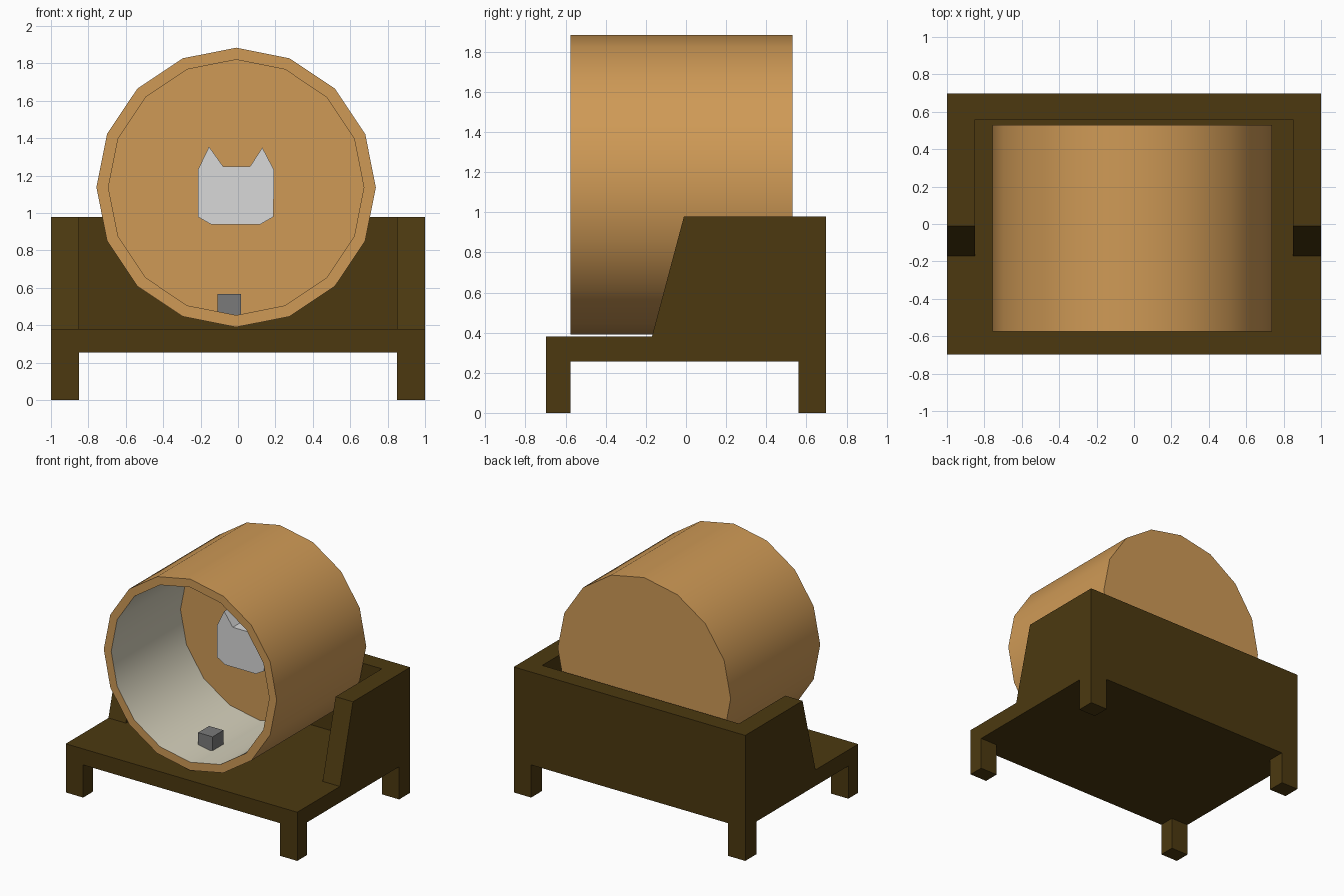
import bpy
import bmesh
from math import cos, sin, tau, radians
from mathutils import Vector

default = bpy.data.objects.get("Cube")
if default:
    bpy.data.objects.remove(default, do_unlink=True)


def material(name, rgb):
    """Flat material from an sRGB colour given in 0-255."""
    lin = [((c / 255 + 0.055) / 1.055) ** 2.4 for c in rgb]
    mat = bpy.data.materials.new(name)
    mat.use_nodes = True
    mat.diffuse_color = (*lin, 1)
    mat.node_tree.nodes["Principled BSDF"].inputs["Base Color"].default_value = (*lin, 1)
    return mat


ORANGE = material("drum orange", (207, 154, 86))
BROWN = material("dark wood brown", (76, 57, 16))
CREAM = material("lining cream", (214, 209, 188))
PALE = material("face pale grey", (216, 216, 216))
GREY = material("block grey", (122, 122, 122))


def finish(name, bm, *mats):
    bmesh.ops.recalc_face_normals(bm, faces=bm.faces)
    mesh = bpy.data.meshes.new(name)
    bm.to_mesh(mesh)
    bm.free()
    for mat in mats:
        mesh.materials.append(mat)
    obj = bpy.data.objects.new(name, mesh)
    bpy.context.collection.objects.link(obj)
    return obj


def prism(name, points, direction, mat):
    """Extrude a closed outline of 3D points along a direction."""
    bm = bmesh.new()
    face = bm.faces.new([bm.verts.new(p) for p in points])
    ext = bmesh.ops.extrude_face_region(bm, geom=[face])
    moved = [v for v in ext["geom"] if isinstance(v, bmesh.types.BMVert)]
    bmesh.ops.translate(bm, verts=moved, vec=Vector(direction))
    return finish(name, bm, mat)


def box(name, x, y, z, mat):
    corners = [(x[0], y[0]), (x[1], y[0]), (x[1], y[1]), (x[0], y[1])]
    return prism(name, [(a, b, z[0]) for a, b in corners], (0, 0, z[1] - z[0]), mat)


# Stand: platform, back wall, sloped side walls and four legs
HALF_D, INNER_X, BACK_Y, FLOOR, TOP = 0.697, 0.85, 0.56, 0.38, 0.98
box("platform", (-1, 1), (-HALF_D, HALF_D), (0.255, FLOOR), BROWN)
box("back_wall", (-INNER_X, INNER_X), (BACK_Y, HALF_D), (FLOOR, TOP), BROWN)
side = [(-0.17, FLOOR), (HALF_D, FLOOR), (HALF_D, TOP), (-0.01, TOP)]
for label, sign in (("left", 1), ("right", -1)):
    prism(label + "_side_wall", [(sign * INNER_X, y, z) for y, z in side],
          (sign * (1 - INNER_X), 0, 0), BROWN)
    xs = sorted((sign * INNER_X, sign))
    box(label + "_front_leg", xs, (-HALF_D, -0.575), (0, 0.255), BROWN)
    box(label + "_back_leg", xs, (BACK_Y, HALF_D), (0, 0.255), BROWN)

# Drum: sixteen-sided cup, open at the front, with a cream lining
CX, CZ, SIDES = -0.01, 1.137, 16
bm = bmesh.new()
rings = []
for radius, y in ((0.747, 0.53), (0.747, -0.575), (0.683, -0.575), (0.683, 0.28)):
    rings.append([bm.verts.new((CX + radius * cos(tau * i / SIDES), y,
                                CZ + radius * sin(tau * i / SIDES)))
                  for i in range(SIDES)])
for k in range(3):
    for i in range(SIDES):
        j = (i + 1) % SIDES
        f = bm.faces.new((rings[k][i], rings[k][j], rings[k + 1][j], rings[k + 1][i]))
        f.material_index = int(k == 2)
bm.faces.new(rings[0])
bm.faces.new(rings[3])
drum = finish("drum", bm, ORANGE, CREAM)
bpy.ops.object.select_all(action="DESELECT")
drum.select_set(True)
bpy.context.view_layer.objects.active = drum
bpy.ops.object.shade_smooth_by_angle(angle=radians(30))

# Eared face standing out from the drum's inner end
outline = [(-0.215, 0.98), (-0.145, 0.94), (0.12, 0.94), (0.19, 0.98), (0.193, 1.23),
           (0.13, 1.35), (0.065, 1.25), (-0.08, 1.25), (-0.155, 1.355), (-0.215, 1.23)]
prism("eared_face", [(x, 0.05, z) for x, z in outline], (0, 0.235, 0), PALE)

# Small block on the drum's lining
box("small_block", (-0.11, 0.015), (-0.335, -0.2), (0.455, 0.567), GREY)
